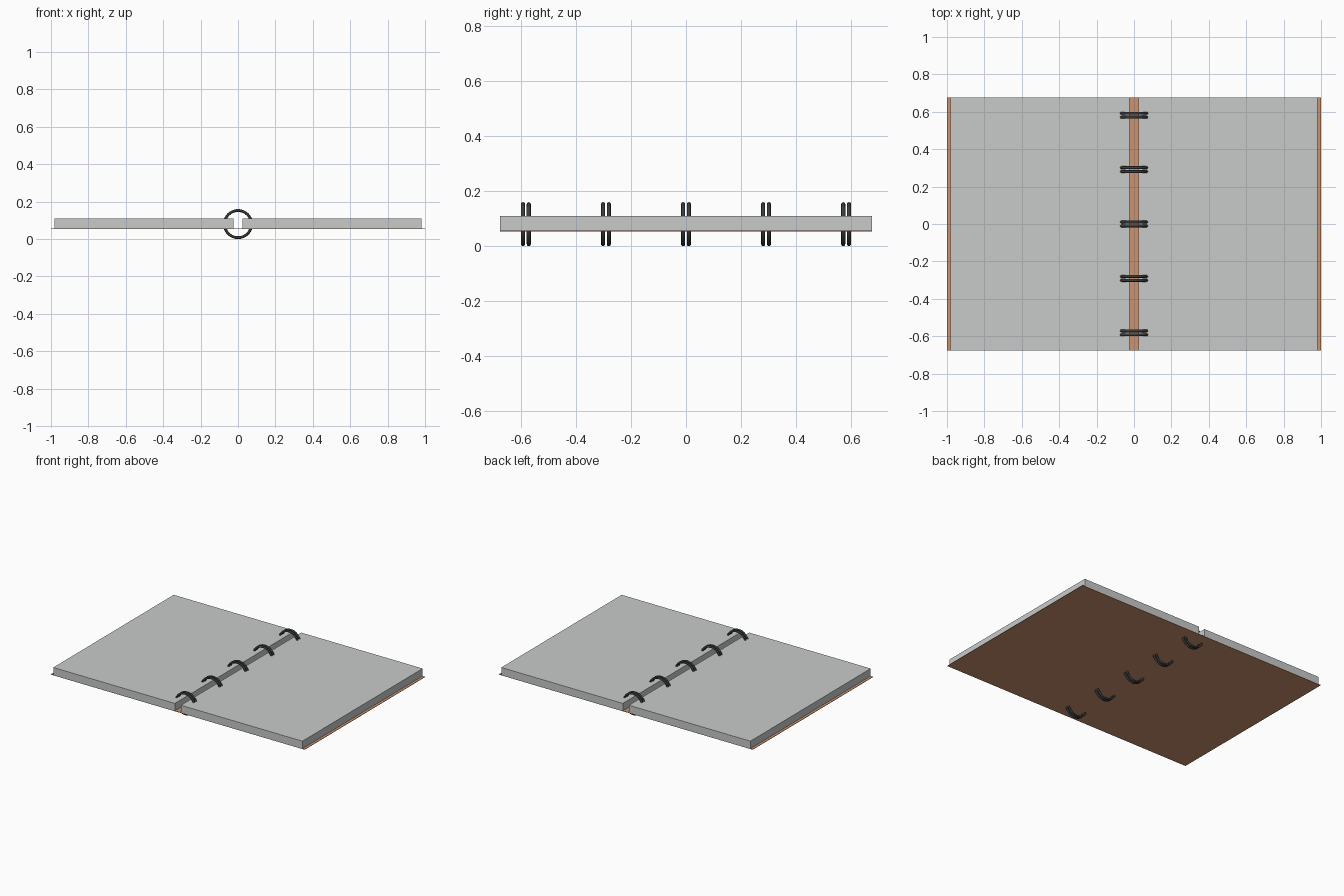
import bpy, math

if "Cube" in bpy.data.objects:
    bpy.data.objects.remove(bpy.data.objects["Cube"])

def mat(name, col):
    m = bpy.data.materials.new(name)
    m.diffuse_color = (*col, 1)
    m.use_nodes = True
    m.node_tree.nodes["Principled BSDF"].inputs["Base Color"].default_value = m.diffuse_color
    return m

PAPER = mat("grey paper", (0.58, 0.60, 0.585))
COVER = mat("tan cover", (0.60, 0.29, 0.16))
WIRE = mat("dark wire", (0.045, 0.048, 0.048))
HALF_Y = 0.677

def box(name, x0, x1, z0, z1, m):
    bpy.ops.mesh.primitive_cube_add(size=1, location=((x0 + x1) / 2, 0, (z0 + z1) / 2))
    o = bpy.context.object
    o.name = name
    o.scale = (x1 - x0, 2 * HALF_Y, z1 - z0)
    bpy.ops.object.transform_apply(location=False, rotation=False, scale=True)
    o.data.materials.append(m)

# cover halves and page blocks, mirrored about the spine
for side, s in (("left", -1), ("right", 1)):
    a, b = sorted((s * 0.008, s * 1.0))
    box(side + "_cover", a, b, 0.053, 0.056, COVER)
    a, b = sorted((s * 0.024, s * 0.981))
    box(side + "_pages", a, b, 0.056, 0.109, PAPER)

# spine strip joining the covers
box("spine", -0.008, 0.008, 0.053, 0.056, COVER)

# five pairs of binding rings
for i in range(5):
    for k in (-1, 1):
        bpy.ops.mesh.primitive_torus_add(
            location=(0, (i - 2) * 0.291 + k * 0.0105, 0.08),
            rotation=(math.pi / 2, 0, 0), major_segments=48, minor_segments=12,
            major_radius=0.0725, minor_radius=0.0075)
        o = bpy.context.object
        o.name = "binding_ring"
        o.data.materials.append(WIRE)
        bpy.ops.object.shade_smooth_by_angle()
